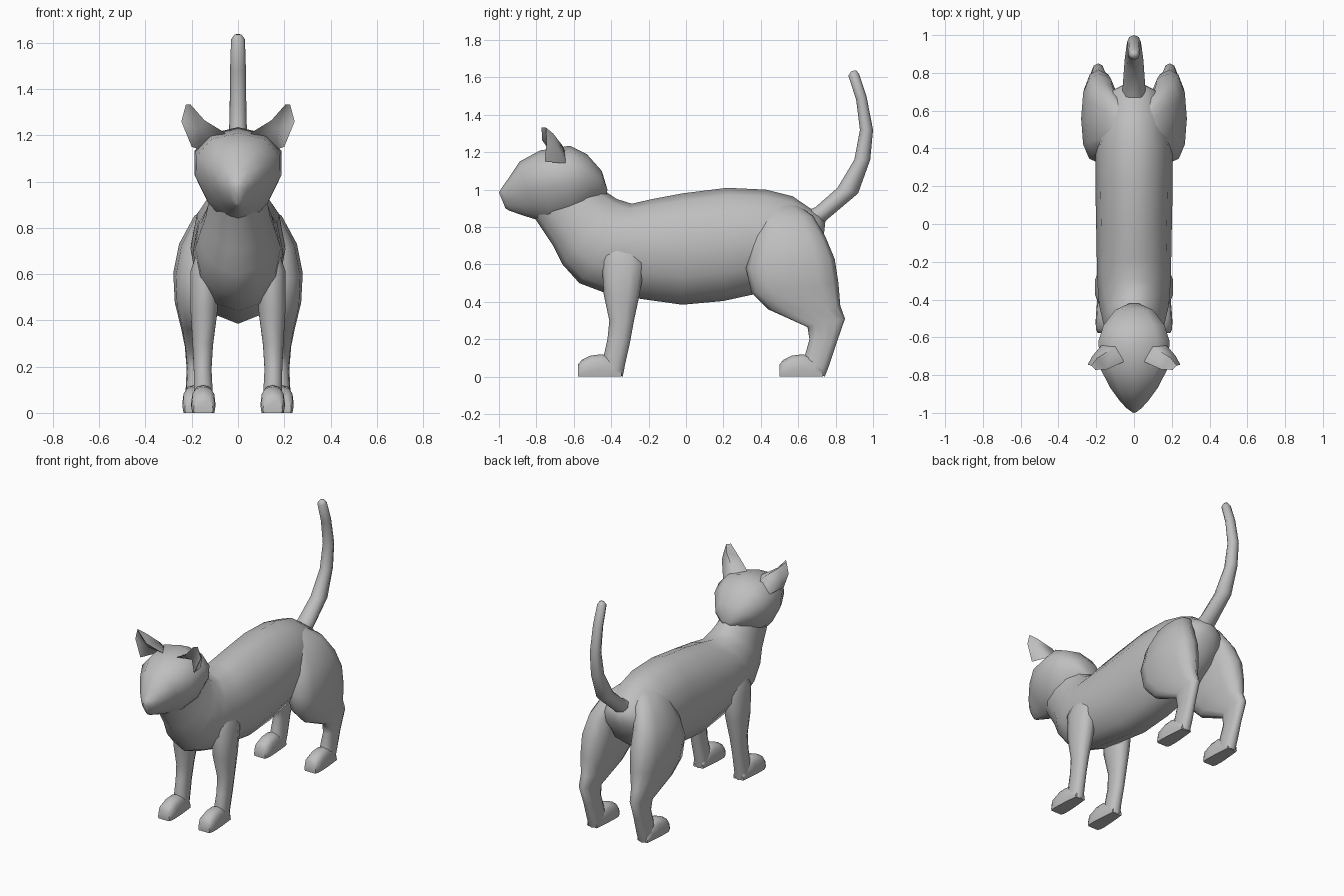
import bpy, bmesh, math
from mathutils import Vector

fur = bpy.data.materials.new("grey fur")
fur.diffuse_color = (0.52, 0.52, 0.52, 1)


def finish(name, bm, mirrored, angle):
    bmesh.ops.recalc_face_normals(bm, faces=bm.faces)
    mesh = bpy.data.meshes.new(name)
    bm.to_mesh(mesh)
    bm.free()
    mesh.materials.append(fur)
    obj = bpy.data.objects.new(name, mesh)
    bpy.context.collection.objects.link(obj)
    bpy.ops.object.select_all(action='DESELECT')
    obj.select_set(True)
    bpy.context.view_layer.objects.active = obj
    bpy.ops.object.shade_smooth_by_angle(angle=math.radians(angle))
    if mirrored:
        mod = obj.modifiers.new("mirror", 'MIRROR')
        mod.use_mirror_merge = False
    return obj


def loft(name, rings, sides=12, skew=0.0, box=1.0, mirrored=False, angle=75):
    """Each ring: (y, z) of one end, (y, z) of the other end, centre x, half width.
    skew widens the first end, box below 1 squares the section."""
    bm = bmesh.new()
    loops = []
    for y1, z1, y2, z2, xc, w in rings:
        a, b = Vector((xc, y1, z1)), Vector((xc, y2, z2))
        mid, half = (a + b) / 2, (a - b) / 2
        loop = []
        for i in range(sides):
            t = math.tau * i / sides
            c, s = math.cos(t), math.sin(t)
            p = mid + half * math.copysign(abs(c) ** box, c)
            p.x += w * math.copysign(abs(s) ** box, s) * (1 + skew * c)
            p.z = max(p.z, 0)      # soles stay flat on the ground
            loop.append(bm.verts.new(p))
        loops.append(loop)
    for a, b in zip(loops, loops[1:]):
        for i in range(sides):
            j = (i + 1) % sides
            bm.faces.new((a[i], a[j], b[j], b[i]))
    bm.faces.new(loops[0])
    bm.faces.new(loops[-1])
    return finish(name, bm, mirrored, angle)


# Torso with neck, from throat to rump
loft("torso", [
    (-.53, 1.10, -.81, .85, 0, .115), (-.43, .99, -.71, .70, 0, .14),
    (-.37, .95, -.66, .60, 0, .165), (-.29, .925, -.57, .50, 0, .185),
    (-.18, .95, -.41, .44, 0, .195), (-.02, .98, -.02, .385, 0, .20),
    (.22, 1.01, .20, .405, 0, .205), (.43, 1.0, .36, .44, 0, .205),
    (.57, .965, .52, .50, 0, .18), (.65, .91, .64, .58, 0, .155),
    (.71, .87, .70, .67, 0, .12), (.745, .83, .735, .74, 0, .05)])

# Head tapering to the muzzle, widest above the cheeks
loft("head", [
    (-1.0, .985, -.965, .90, 0, .016), (-.985, 1.01, -.945, .888, 0, .04),
    (-.95, 1.06, -.88, .865, 0, .078), (-.89, 1.15, -.80, .84, 0, .125),
    (-.78, 1.21, -.72, .81, 0, .178), (-.62, 1.235, -.62, .82, 0, .188),
    (-.53, 1.19, -.55, .86, 0, .16), (-.45, 1.10, -.47, .92, 0, .10),
    (-.42, 1.0, -.43, .96, 0, .03)], skew=0.32)

# Raised tail
loft("tail", [
    (.59, .87, .66, .75, 0, .06), (.69, .905, .76, .845, 0, .06),
    (.81, 1.01, .92, .98, 0, .05), (.90, 1.16, .985, 1.16, 0, .04),
    (.93, 1.32, 1.0, 1.32, 0, .036), (.91, 1.48, .965, 1.50, 0, .034),
    (.868, 1.61, .925, 1.62, 0, .03), (.885, 1.635, .91, 1.637, 0, .014)], sides=8)

# Legs, their tops buried in the torso
loft("front_leg", [
    (-.41, .80, -.27, .80, .10, .04), (-.45, .62, -.22, .60, .142, .066),
    (-.44, .44, -.25, .43, .147, .06), (-.41, .30, -.28, .29, .152, .046),
    (-.42, .20, -.30, .18, .153, .04), (-.44, .11, -.325, .07, .15, .042),
    (-.44, .06, -.338, 0, .15, .042)], sides=10, box=.85, mirrored=True)
loft("hind_leg", [
    (.42, .94, .58, .93, .05, .04), (.39, .84, .68, .86, .12, .07),
    (.35, .71, .745, .75, .165, .09), (.32, .58, .795, .63, .18, .10),
    (.35, .45, .815, .50, .185, .088), (.44, .36, .825, .38, .187, .06),
    (.65, .265, .85, .31, .19, .04), (.66, .20, .805, .18, .187, .035),
    (.635, .11, .765, .06, .185, .042), (.63, .06, .742, 0, .185, .042)],
    sides=12, box=.8, mirrored=True)

# Paws share one shape
paw = [(-.345, .05, .038), (-.39, .10, .043), (-.45, .12, .049),
       (-.51, .113, .053), (-.557, .09, .052), (-.578, .065, .042)]
for name, dy, x in (("front_paw", 0, .15), ("hind_paw", 1.077, .188)):
    loft(name, [(y + dy, z, y + dy, -.04, x, w) for y, z, w in paw],
         sides=12, box=.75, mirrored=True, angle=60)

# Ears: a rim fanned to a hollow in front and to a rounded back
bm = bmesh.new()
rim = [bm.verts.new(p) for p in (
    (.055, -.73, 1.21), (.145, -.77, 1.265), (.205, -.772, 1.333),
    (.225, -.75, 1.333), (.245, -.745, 1.26), (.20, -.755, 1.15))]
hollow = bm.verts.new((.17, -.735, 1.225))
back = [bm.verts.new(p) for p in ((.115, -.66, 1.235), (.195, -.71, 1.30), (.222, -.70, 1.245))]
root_in = bm.verts.new((.08, -.63, 1.17))
root_out = bm.verts.new((.17, -.64, 1.14))
for a, b in zip(rim, rim[1:]):
    bm.faces.new((a, b, hollow))
for face in ((rim[0], rim[1], back[0]), (rim[1], back[1], back[0]),
             (rim[1], rim[2], back[1]), (rim[2], rim[3], back[1]),
             (rim[3], rim[4], back[1]), (rim[4], back[2], back[1]),
             (back[0], back[1], back[2]), (rim[4], rim[5], back[2]),
             (rim[0], back[0], root_in), (back[0], root_out, root_in),
             (back[0], back[2], root_out), (back[2], rim[5], root_out),
             (rim[0], root_in, hollow), (root_in, root_out, hollow),
             (root_out, rim[5], hollow)):
    bm.faces.new(face)
finish("ear", bm, True, 75)
